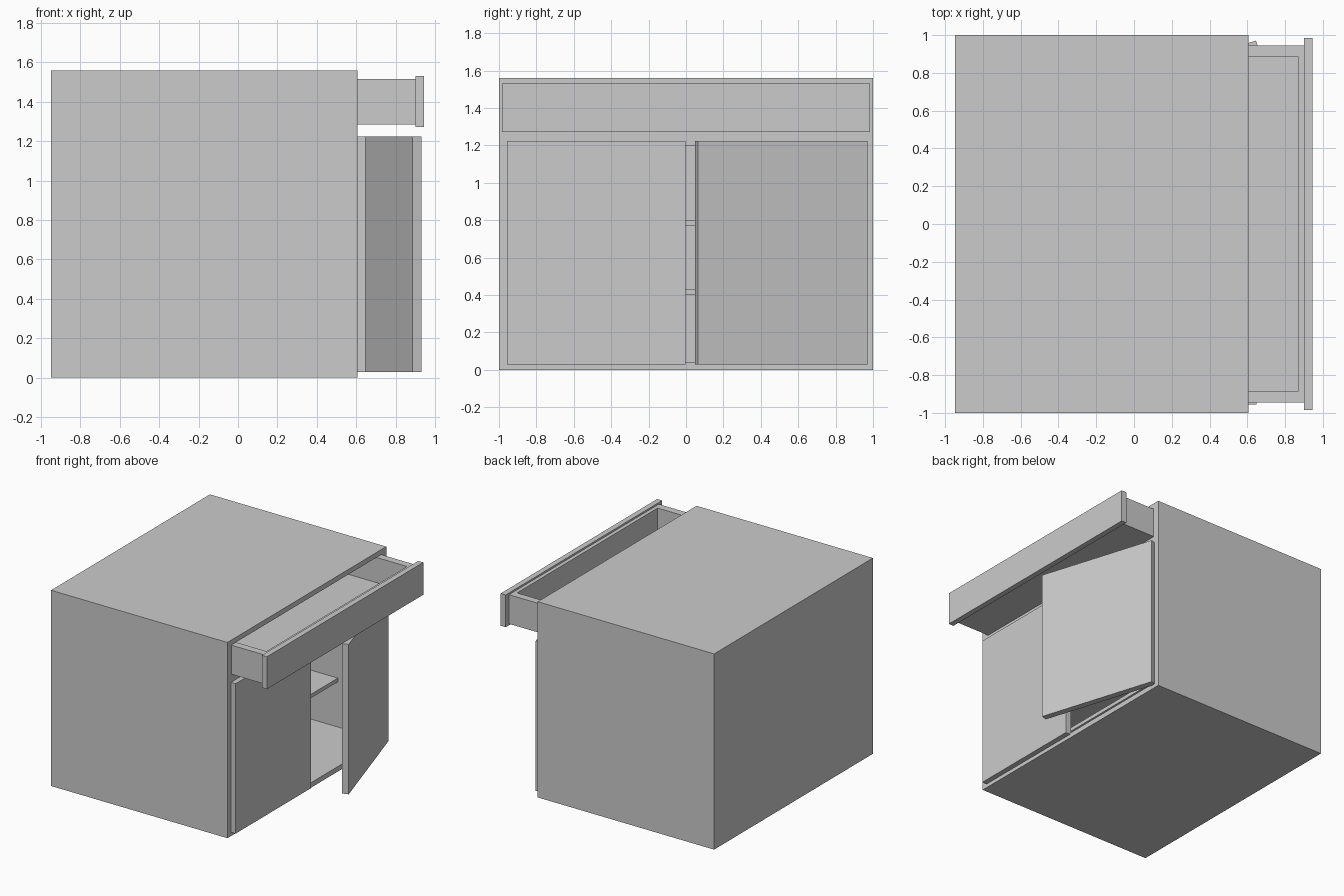
import bpy, math
from mathutils import Matrix, Vector

if "Cube" in bpy.data.objects:
    bpy.data.objects.remove(bpy.data.objects["Cube"])


def box(name, lo, hi):
    """Axis-aligned box between two corners."""
    lo, hi = Vector(lo), Vector(hi)
    bpy.ops.mesh.primitive_cube_add(size=1)
    ob = bpy.context.object
    ob.name = name
    ob.data.transform(Matrix.Translation((lo + hi) / 2) @ Matrix.Diagonal((*(hi - lo), 1)))
    return ob


def hollow(ob, lo, hi):
    """Carve a box-shaped cavity out of an object."""
    cutter = box(ob.name + "_cutter", lo, hi)
    mod = ob.modifiers.new("cavity", 'BOOLEAN')
    mod.operation = 'DIFFERENCE'
    mod.solver = 'EXACT'
    mod.object = cutter
    bpy.context.view_layer.objects.active = ob
    bpy.ops.object.modifier_apply(modifier=mod.name)
    bpy.data.objects.remove(cutter)


FRONT = 0.607     # x of the open side of the carcass
WALL = 0.943      # inner face of the side walls

# Carcass with a cupboard space and a drawer space
carcass = box("carcass", (-0.948, -1, 0), (FRONT, 1, 1.56))
hollow(carcass, (-0.90, -WALL, 0.04), (FRONT + 0.1, WALL, 1.20))
hollow(carcass, (-0.90, -0.947, 1.28), (FRONT + 0.1, 0.947, 1.52))

# Two shelves, set back from the opening
for i, z in enumerate((0.40, 0.77)):
    box(f"shelf_{i + 1}", (-0.91, -0.945, z), (0.22, 0.945, z + 0.03))

# Closed door, and a second door swung open on its hinge
HINGE_X, HINGE_Y, DOOR_W, DOOR_T = 0.598, 0.956, 0.952, 0.05
box("closed_door", (HINGE_X, -HINGE_Y, 0.03),
    (HINGE_X + DOOR_T, -HINGE_Y + DOOR_W, 1.225))
open_door = box("open_door", (0, -DOOR_W, 0.03), (DOOR_T, 0, 1.225))
open_door.location = (HINGE_X, HINGE_Y, 0)
open_door.rotation_euler.z = math.radians(17.5)

# Drawer tray, pulled out, with its wider front panel
tray = box("drawer_tray", (-0.60, -0.944, 1.284), (0.90, 0.944, 1.516))
hollow(tray, (-0.57, -0.885, 1.315), (0.87, 0.885, 1.6))
box("drawer_front", (0.90, -0.985, 1.272), (0.944, 0.985, 1.53))
